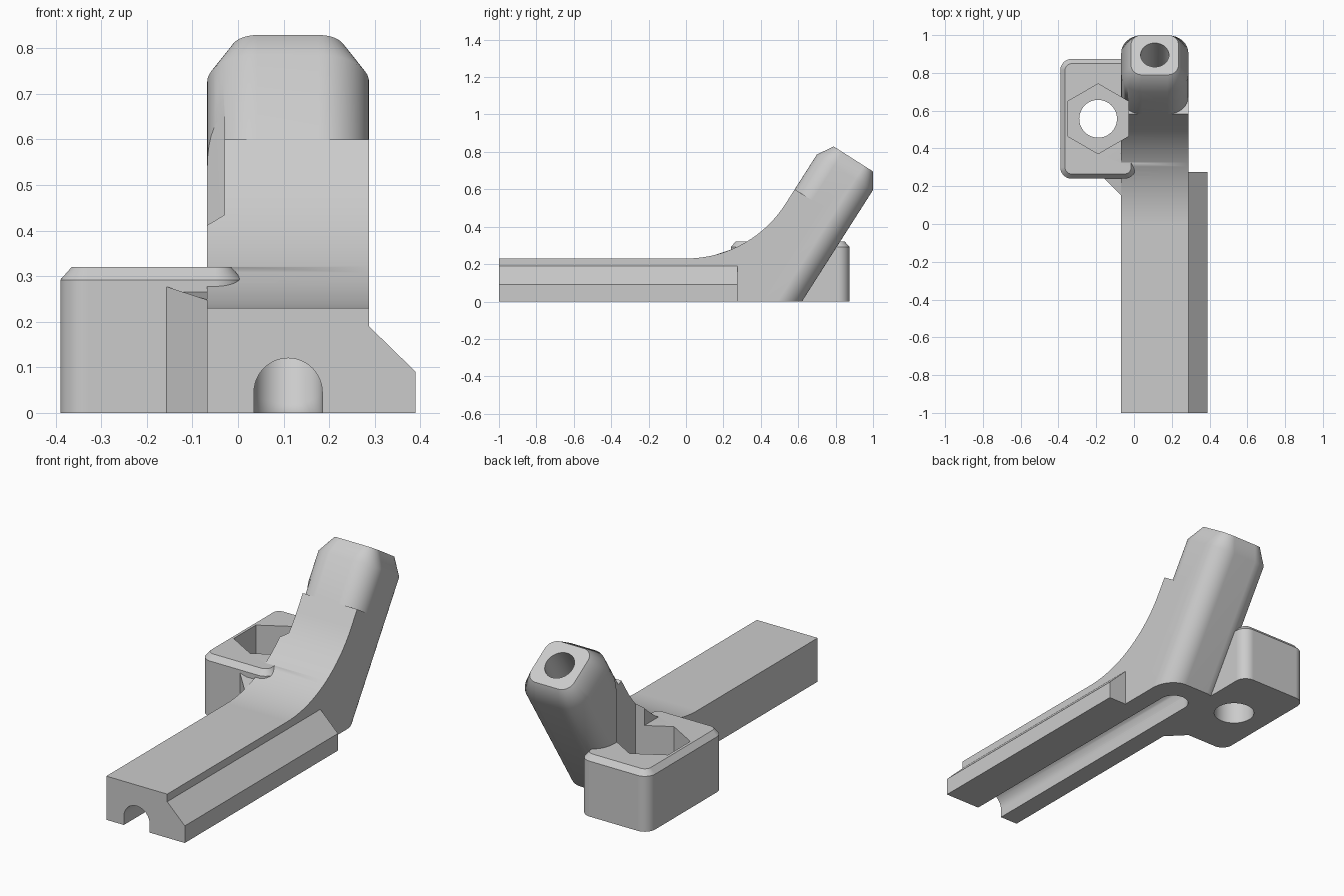
import bpy, bmesh
from math import sin, cos, pi, radians
from mathutils import Matrix, Vector

if "Cube" in bpy.data.objects:
    bpy.data.objects.remove(bpy.data.objects["Cube"])

grey = bpy.data.materials.new("light_grey")
grey.use_nodes = True
COLOUR = (0.6, 0.6, 0.6, 1)
grey.diffuse_color = COLOUR
grey.node_tree.nodes["Principled BSDF"].inputs["Base Color"].default_value = COLOUR

MID = 0.11            # centre line of arm, channel and socket
HALF = 0.1775         # half width of the arm
BORE = 0.075
LOW = -0.05           # parts start below the ground and are trimmed flat
TILT = radians(32.5)  # socket leans back from vertical
LUG = Vector((-0.19, 0.557, 0))


def loft(name, rings, matrix=Matrix()):
    """Skin a stack of equal-length rings and cap both ends."""
    bm = bmesh.new()
    loops = [[bm.verts.new(matrix @ Vector(p)) for p in ring] for ring in rings]
    n = len(loops[0])
    for a, b in zip(loops, loops[1:]):
        for i in range(n):
            j = (i + 1) % n
            bm.faces.new((a[i], a[j], b[j], b[i]))
    bm.faces.new(loops[0][::-1])
    bm.faces.new(loops[-1])
    bmesh.ops.recalc_face_normals(bm, faces=bm.faces)
    mesh = bpy.data.meshes.new(name)
    bm.to_mesh(mesh)
    bm.free()
    mesh.materials.append(grey)
    ob = bpy.data.objects.new(name, mesh)
    bpy.context.collection.objects.link(ob)
    return ob


def rounded(hx, hy, r, z, n=12):
    ring = []
    for k, (sx, sy) in enumerate(((1, 1), (-1, 1), (-1, -1), (1, -1))):
        for i in range(n + 1):
            a = (k + i / n) * pi / 2
            ring.append((sx * (hx - r) + r * cos(a), sy * (hy - r) + r * sin(a), z))
    return ring


def circle(r, z, n=48, turn=0):
    return [(r * cos(2 * pi * i / n + turn), r * sin(2 * pi * i / n + turn), z)
            for i in range(n)]


def along_x(name, profile, x0, x1):
    return loft(name, [[(x, y, z) for y, z in profile] for x in (x0, x1)])


def along_y(name, profile, y0, y1):
    return loft(name, [[(x, y, z) for x, z in profile] for y in (y0, y1)])


def along_z(name, profile, z0, z1):
    return loft(name, [[(x, y, z) for x, y in profile] for z in (z0, z1)])


def combine(target, tool, operation):
    tool.hide_render = True
    mod = target.modifiers.new("combine", "BOOLEAN")
    mod.object, mod.operation, mod.solver = tool, operation, "EXACT"
    bpy.context.view_layer.objects.active = target
    bpy.ops.object.modifier_apply(modifier=mod.name)
    bpy.data.objects.remove(tool)


# Side profile of the arm: flat beam, then a sweep tangent to the socket
tip = Vector((0.895, 0.762))
axis = Vector((sin(TILT), cos(TILT)))
normal = Vector((cos(TILT), -sin(TILT)))
TOP = 0.23
bend = pi / 2 - TILT
edge = tip - HALF * normal
radius = (edge - Vector((0, TOP))).dot(normal) / Vector((sin(bend), 1 - cos(bend))).dot(normal)
profile = [(-1, LOW), (-1, TOP)]
for i in range(25):
    a = bend * i / 24
    profile.append((radius * sin(a), TOP + radius * (1 - cos(a))))
end = edge - axis * ((edge.y - 0.6) / axis.y)
inner = end + HALF * normal
foot = inner + axis * ((LOW - inner.y) / axis.y)
profile += [end, inner, foot]
bracket = along_x("bracket_arm", profile, MID - HALF, MID + HALF)

# Leaning socket with a chamfered end
lean = Matrix.Translation((MID, tip.x, tip.y)) @ Matrix.Rotation(-TILT, 4, "X")
socket = loft("socket", [rounded(HALF, HALF, 0.11, -1.15),
                         rounded(HALF, HALF, 0.11, -0.085),
                         rounded(0.125, 0.125, 0.0575, 0)], lean)

# Side rail with a sloping top
rail = along_y("side_rail", [(0.2, LOW), (0.39, LOW), (0.39, 0.09),
                             (MID + HALF, 0.19), (0.2, 0.19)], -1, 0.275)

# Bolt lug with rounded corners and chamfered rim
lug = loft("bolt_lug", [rounded(0.2, 0.317, 0.06, LOW),
                        rounded(0.2, 0.317, 0.06, 0.292),
                        rounded(0.175, 0.292, 0.035, 0.32)], Matrix.Translation(LUG))

# Gusset between arm and lug, its top following the sweep
plan = [(-0.157, 0.24, 0.277), (-0.157, 0.3, 0.277), (0, 0.3, 0.277),
        (0, 0.15, 0.248), (MID - HALF, 0.15, 0.248)]
gusset = loft("gusset", [[(x, y, LOW) for x, y, z in plan], plan])

for part in (socket, rail, lug, gusset):
    combine(bracket, part, "UNION")

# Arched channel underneath, with a rounded end below the bore
SPRING = 0.045
turn_y = tip.x - (tip.y - SPRING) * axis.x / axis.y
arch = [(MID + BORE * cos(pi * i / 24), SPRING + BORE * sin(pi * i / 24)) for i in range(25)]
channel = along_y("channel_cutter", [(MID + BORE, -0.2)] + arch + [(MID - BORE, -0.2)],
                  -1.1, turn_y)
bore = loft("bore_cutter", [circle(BORE, -(tip.y - SPRING) / axis.y), circle(BORE, 0.2)], lean)
well = loft("channel_end_cutter", [circle(BORE, -0.2), circle(BORE, SPRING)],
            Matrix.Translation((MID, turn_y, 0)))

# Nut pocket, bolt hole and flat underside
pocket = loft("nut_pocket_cutter", [circle(0.185, z, 6, pi / 2) for z in (0.12, 1.2)],
              Matrix.Translation(LUG))
hole = loft("bolt_hole_cutter", [circle(0.1, z) for z in (-0.3, 0.2)],
            Matrix.Translation(LUG))
trim = along_z("ground_cutter", [(-2, -2), (2, -2), (2, 2), (-2, 2)], -1.5, 0)

for cutter in (channel, bore, well, pocket, hole, trim):
    combine(bracket, cutter, "DIFFERENCE")

# Smooth curved surfaces, keep edges crisp
bracket.name = "angled_bracket"
bpy.ops.object.select_all(action="DESELECT")
bracket.select_set(True)
bpy.context.view_layer.objects.active = bracket
bpy.ops.object.shade_smooth_by_angle(angle=radians(34))
weighted = bracket.modifiers.new("weighted_normals", "WEIGHTED_NORMAL")
weighted.keep_sharp = True
